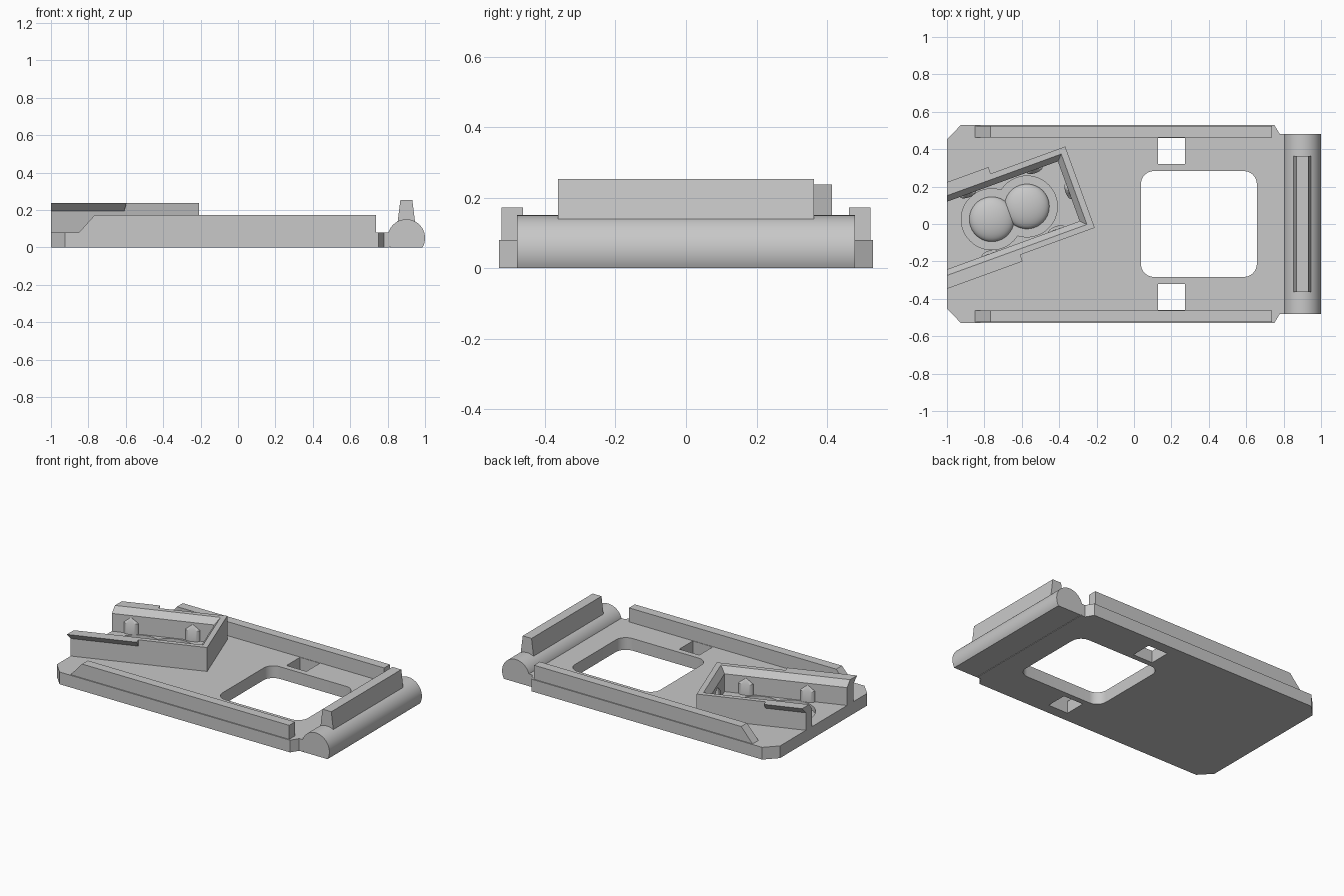
import bpy
import bmesh
from math import sin, cos, radians
from mathutils import Matrix

if "Cube" in bpy.data.objects:
    bpy.data.objects.remove(bpy.data.objects["Cube"])

grey = bpy.data.materials.new("light_grey")
grey.use_nodes = True
GREY = (0.58, 0.58, 0.58, 1)
grey.diffuse_color = GREY
grey.node_tree.nodes["Principled BSDF"].inputs["Base Color"].default_value = GREY

TILT = Matrix.Rotation(radians(20), 4, 'Z')   # direction of the angled holder
MID = 0.284                                   # holder centre line, across


def loft(name, rings, matrix=Matrix()):
    """Closed solid through loops of equal point count."""
    bm = bmesh.new()
    loops = [[bm.verts.new(matrix @ Matrix.Translation(p).to_translation()) for p in r] for r in rings]
    n = len(loops[0])
    for a, b in zip(loops, loops[1:]):
        for i in range(n):
            j = (i + 1) % n
            bm.faces.new((a[i], a[j], b[j], b[i]))
    bm.faces.new(loops[0])
    bm.faces.new(loops[-1])
    bmesh.ops.recalc_face_normals(bm, faces=bm.faces)
    mesh = bpy.data.meshes.new(name)
    bm.to_mesh(mesh)
    bm.free()
    mesh.materials.append(grey)
    obj = bpy.data.objects.new(name, mesh)
    bpy.context.collection.objects.link(obj)
    return obj


def rect(x0, x1, y0, y1, z):
    return [(x0, y0, z), (x1, y0, z), (x1, y1, z), (x0, y1, z)]


def box(name, x0, x1, y0, y1, z0, z1, matrix=Matrix()):
    return loft(name, [rect(x0, x1, y0, y1, z) for z in (z0, z1)], matrix)


def prism_z(name, outline, z0, z1):
    return loft(name, [[(x, y, z) for x, y in outline] for z in (z0, z1)])


def prism_y(name, profile, y0, y1):
    return loft(name, [[(x, y, z) for x, z in profile] for y in (y0, y1)])


def arc(cx, cy, r, a0, a1, steps):
    return [(cx + r * cos(radians(a0 + (a1 - a0) * i / steps)),
             cy + r * sin(radians(a0 + (a1 - a0) * i / steps))) for i in range(steps + 1)]


def activate(obj):
    bpy.ops.object.select_all(action='DESELECT')
    obj.select_set(True)
    bpy.context.view_layer.objects.active = obj


def combine(obj, tool, operation='DIFFERENCE'):
    mod = obj.modifiers.new("cut", 'BOOLEAN')
    mod.operation, mod.object, mod.solver = operation, tool, 'EXACT'
    activate(obj)
    bpy.ops.object.modifier_apply(modifier=mod.name)
    bpy.data.objects.remove(tool)


def smooth(obj):
    activate(obj)
    bpy.ops.object.shade_smooth_by_angle(angle=radians(30))


# Base plate with clipped corners and a short neck to the roll
half = [(0.81, 0.48), (0.78, 0.48), (0.75, 0.53), (-0.925, 0.53), (-1, 0.452)]
plate = prism_z("base_plate", half + [(x, -y) for x, y in reversed(half)], 0, 0.08)

# Rounded window and two square slots
window = []
for cx, cy, start in ((0.587, 0.213, 0), (0.107, 0.213, 90),
                      (0.107, -0.213, 180), (0.587, -0.213, 270)):
    window += arc(cx, cy, 0.07, start, start + 90, 8)
combine(plate, prism_z("window_cutter", window, -0.1, 0.2))
for s in (-1, 1):
    y0, y1 = sorted((s * 0.32, s * 0.46))
    combine(plate, box("slot_cutter", 0.128, 0.273, y0, y1, -0.1, 0.2))

# Round recesses in the holder floor
CENTRES = (-0.706, -0.506)
for u in CENTRES:
    c = TILT @ Matrix.Translation((u, MID, 0)).to_translation()
    combine(plate, prism_z("recess_cutter", arc(c.x, c.y, 0.163, 0, 352.5, 47), 0.05, 0.2))
smooth(plate)

# Domes in the recesses
for side, u in zip(("outer", "inner"), CENTRES):
    bpy.ops.mesh.primitive_uv_sphere_add(segments=40, ring_count=20, radius=1)
    dome = bpy.context.object
    dome.name = side + "_dome"
    dome.matrix_world = TILT @ Matrix.Translation((u, MID, 0.05)) @ Matrix.Diagonal((0.12, 0.12, 0.048, 1))
    dome.data.materials.append(grey)
    smooth(dome)

# Side rails with a ramp at one end
ramp = [(-0.85, 0.08), (0.738, 0.08), (0.738, 0.172), (-0.767, 0.172)]
for side, s in (("left", 1), ("right", -1)):
    prism_y(side + "_rail", ramp, s * 0.463, s * 0.523)

# Roll along the end, flat underneath, with a tapered ridge
smooth(prism_y("end_roll", arc(0.9, 0.05, 0.1, -30, 210, 40), -0.48, 0.48))
loft("end_ridge", [rect(0.852, 0.948, -0.363, 0.363, 0.125),
                   rect(0.868, 0.932, -0.363, 0.363, 0.252)])

# Angled holder: block, hollowed by a cavity that flares at the top
TOP, END = 0.237, -0.204
holder = box("angled_holder", -1.4, END, MID - 0.231, MID + 0.231, 0.08, TOP, TILT)
flare = [(0.17, -0.268, 0.03), (0.17, -0.268, 0.197), (0.208, -0.23, 0.247)]
combine(holder, loft("cavity_cutter",
                     [rect(-1.6, u, MID - w, MID + w, z) for w, u, z in flare], TILT))

# Outward lips on the open half of the holder
for s in (-1, 1):
    lip = [(0.215, 0.195), (0.231, 0.195), (0.268, TOP), (0.215, TOP)]
    combine(holder, loft("lip", [[(u, MID + s * v, z) for v, z in lip]
                                 for u in (-1.4, -0.628)], TILT), 'UNION')
combine(holder, box("edge_cutter", -2, -1, -1, 1, -0.5, 0.5))


# Small pointed ribs on the holder walls
def rib(name, u, v, du, dv):
    rings = [[(u + du * k * x, v + dv * k * y, z) for x, y in arc(0, 0, 1, 0, 345, 23)]
             for k, z in ((1, 0.075), (1, 0.15), (0.02, 0.185))]
    smooth(loft(name, rings, TILT))


for side, s in (("left", 1), ("right", -1)):
    for place, u in (("inner", -0.4), ("outer", -0.78)):
        rib(f"{side}_{place}_rib", u, MID + s * 0.17, 0.045, 0.018)
rib("end_rib", -0.268, MID, 0.018, 0.045)
